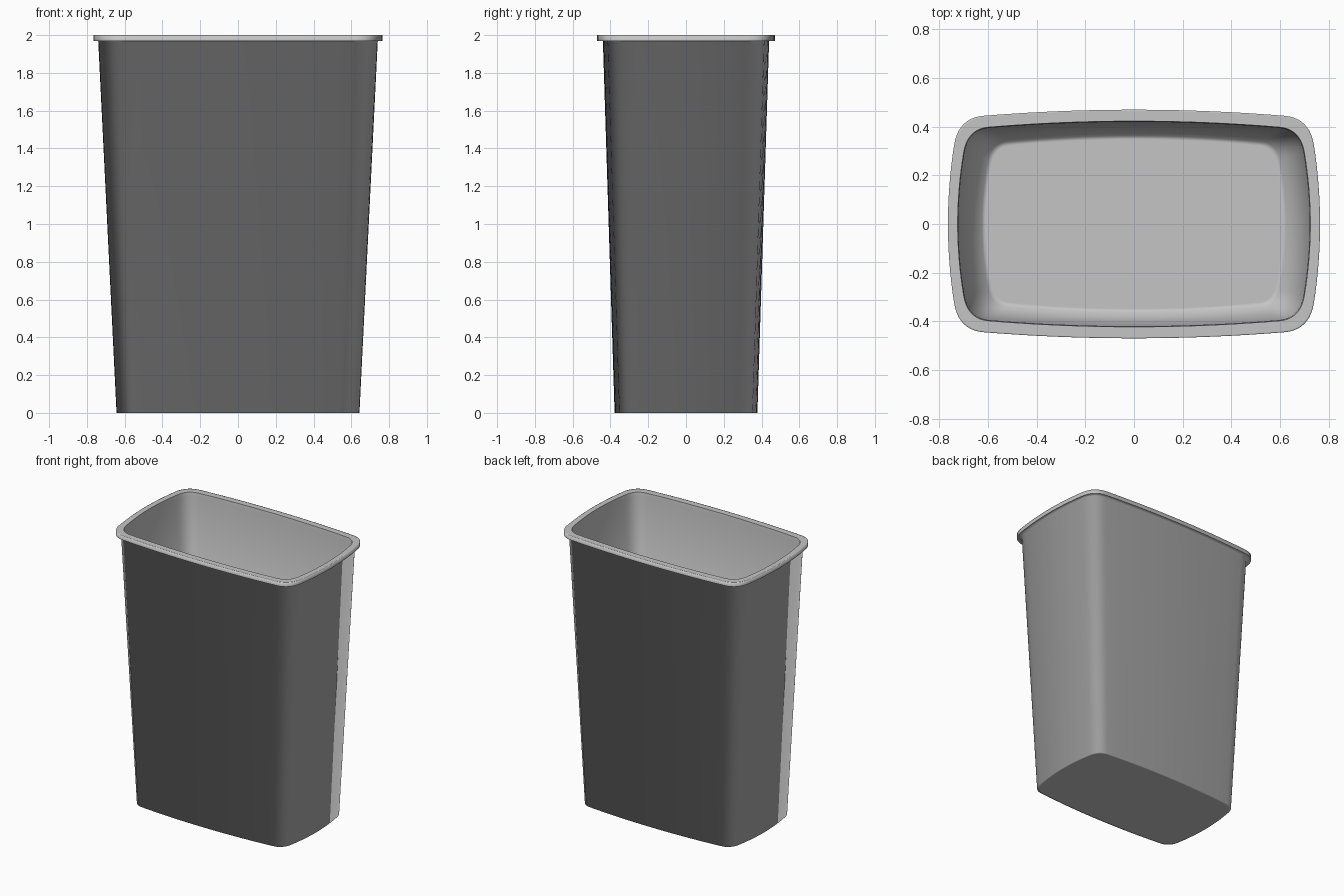
import bpy
import bmesh
from mathutils import Vector

old = bpy.data.objects.get("Cube")
if old:
    bpy.data.objects.remove(old, do_unlink=True)

SIDE_STEPS = 8
CORNER_STEPS = 10


def make_material(name, color):
    mat = bpy.data.materials.new(name)
    mat.use_nodes = True
    mat.diffuse_color = color
    bsdf = mat.node_tree.nodes["Principled BSDF"]
    bsdf.inputs["Base Color"].default_value = color
    bsdf.inputs["Roughness"].default_value = 0.6
    return mat


def outline(hx, hy, cut, sag=0.025):
    """Rectangle with gently bowed sides and soft corners."""
    a, b = hx - cut, hy - cut
    quarter = []
    # Right side, from its middle up to the corner
    for i in range(SIDE_STEPS):
        t = i / SIDE_STEPS
        quarter.append(Vector((hx - sag * t * t, b * t)))
    # Corner, curved towards the crossing of the two side tangents
    p0, p2 = Vector((hx - sag, b)), Vector((a, hy - sag))
    kx, ky = 2 * sag / b, 2 * sag / a
    cx = (p0.x - kx * (p2.y + ky * a - b)) / (1 - kx * ky)
    p1 = Vector((cx, p2.y - ky * (cx - a)))
    for i in range(CORNER_STEPS):
        t = i / CORNER_STEPS
        quarter.append(p0 * (1 - t) ** 2 + p1 * 2 * t * (1 - t) + p2 * t * t)
    # Back side, from the corner to its middle
    for i in range(SIDE_STEPS + 1):
        t = 1 - i / SIDE_STEPS
        quarter.append(Vector((a * t, hy - sag * t * t)))
    # Mirror the quarter into a full loop
    half = quarter + [Vector((-p.x, p.y)) for p in reversed(quarter[:-1])]
    return half + [Vector((p.x, -p.y)) for p in reversed(half[1:-1])]


def loft(name, sections, mat):
    """Skin the outlines in order, cap both ends and shade smooth.
    Only the outlines flagged as sharp keep a hard edge."""
    bm = bmesh.new()
    rings = [[bm.verts.new((p.x, p.y, z)) for p in outline(hx, hy, cut)]
             for hx, hy, cut, z, sharp in sections]
    n = len(rings[0])
    for low, high in zip(rings, rings[1:]):
        for i in range(n):
            j = (i + 1) % n
            bm.faces.new((low[i], low[j], high[j], high[i]))
    bm.faces.new(list(reversed(rings[0])))
    bm.faces.new(rings[-1])
    bmesh.ops.recalc_face_normals(bm, faces=bm.faces)
    for face in bm.faces:
        face.smooth = True
    for ring, section in zip(rings, sections):
        if section[-1]:
            for i in range(n):
                bm.edges.get((ring[i - 1], ring[i])).smooth = False
    mesh = bpy.data.meshes.new(name)
    bm.to_mesh(mesh)
    bm.free()
    mesh.materials.append(mat)
    obj = bpy.data.objects.new(name, mesh)
    bpy.context.collection.objects.link(obj)
    return obj


grey = make_material("grey plastic", (0.56, 0.56, 0.56, 1))

# Half width, half depth, corner cut, height, sharp edge
loft("waste_bin", [
    # Underside and outer wall, blended softly into each other
    (0.630, 0.365, 0.110, 0.0, False),
    (0.643, 0.378, 0.110, 0.0, False),
    (0.740, 0.440, 0.135, 1.97, False),
    # Rim with a soft outer lip and a flat top
    (0.765, 0.470, 0.147, 1.97, True),
    (0.765, 0.470, 0.147, 2.0, False),
    (0.760, 0.465, 0.147, 2.0, False),
    (0.725, 0.423, 0.127, 2.0, True),
    # Inner wall running softly into the floor
    (0.722, 0.420, 0.127, 1.97, False),
    (0.625, 0.363, 0.100, 0.02, False),
    (0.610, 0.348, 0.100, 0.02, False),
], grey)
